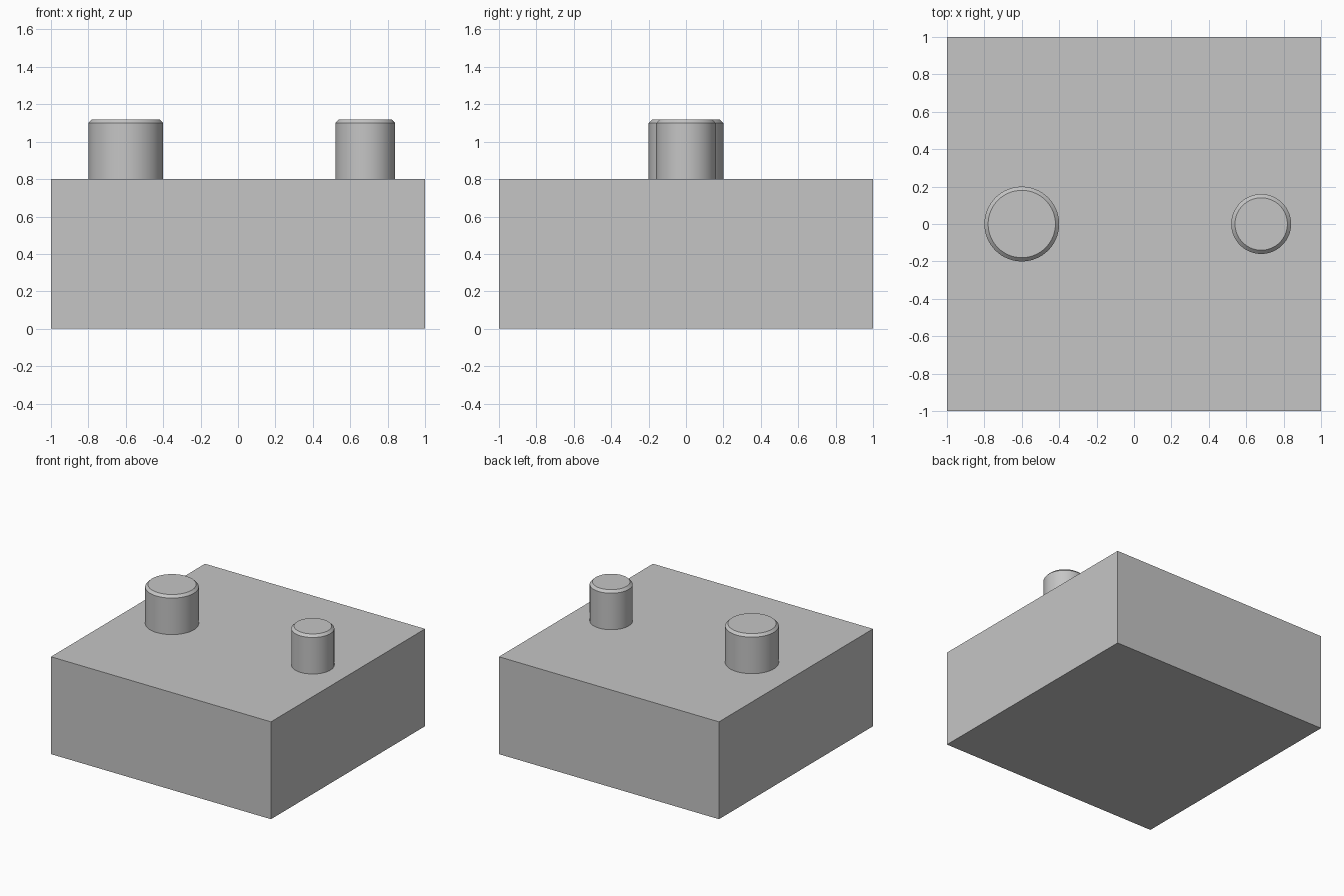
import bpy
import bmesh
import math
from mathutils import Matrix

cube = bpy.data.objects.get("Cube")
if cube:
    bpy.data.objects.remove(cube, do_unlink=True)

# Single plain grey
grey = bpy.data.materials.new("plain_grey")
grey.use_nodes = True
colour = (0.56, 0.56, 0.56, 1)
grey.diffuse_color = colour
grey.node_tree.nodes["Principled BSDF"].inputs["Base Color"].default_value = colour

BLOCK_TOP = 0.8
PIN_TOP = 1.12
CHAMFER = 0.02


def add_object(name, bm):
    mesh = bpy.data.meshes.new(name)
    bm.to_mesh(mesh)
    bm.free()
    mesh.materials.append(grey)
    obj = bpy.data.objects.new(name, mesh)
    bpy.context.collection.objects.link(obj)
    return obj


def add_pin(name, x, radius):
    """Upright round pin with a chamfered top rim."""
    height = PIN_TOP - BLOCK_TOP
    bm = bmesh.new()
    bmesh.ops.create_cone(
        bm, cap_ends=True, segments=64, radius1=radius, radius2=radius, depth=height,
        matrix=Matrix.Translation((x, 0, BLOCK_TOP + height / 2)))
    rim = [e for e in bm.edges if all(v.co.z > PIN_TOP - 0.001 for v in e.verts)]
    bmesh.ops.bevel(bm, geom=rim, offset=CHAMFER, segments=1, affect='EDGES')
    # Open base, seated on the block
    base = [f for f in bm.faces if f.normal.z < -0.9]
    bmesh.ops.delete(bm, geom=base, context='FACES_ONLY')
    pin = add_object(name, bm)
    bpy.ops.object.select_all(action='DESELECT')
    pin.select_set(True)
    bpy.context.view_layer.objects.active = pin
    bpy.ops.object.shade_smooth_by_angle(angle=math.radians(30))


# Square base block
bm = bmesh.new()
bmesh.ops.create_cube(
    bm, size=1,
    matrix=Matrix.Translation((0, 0, BLOCK_TOP / 2)) @ Matrix.Diagonal((2, 2, BLOCK_TOP, 1)))
add_object("base_block", bm)

# Large and small locating pins
add_pin("large_pin", -0.6, 0.2)
add_pin("small_pin", 0.68, 0.16)
